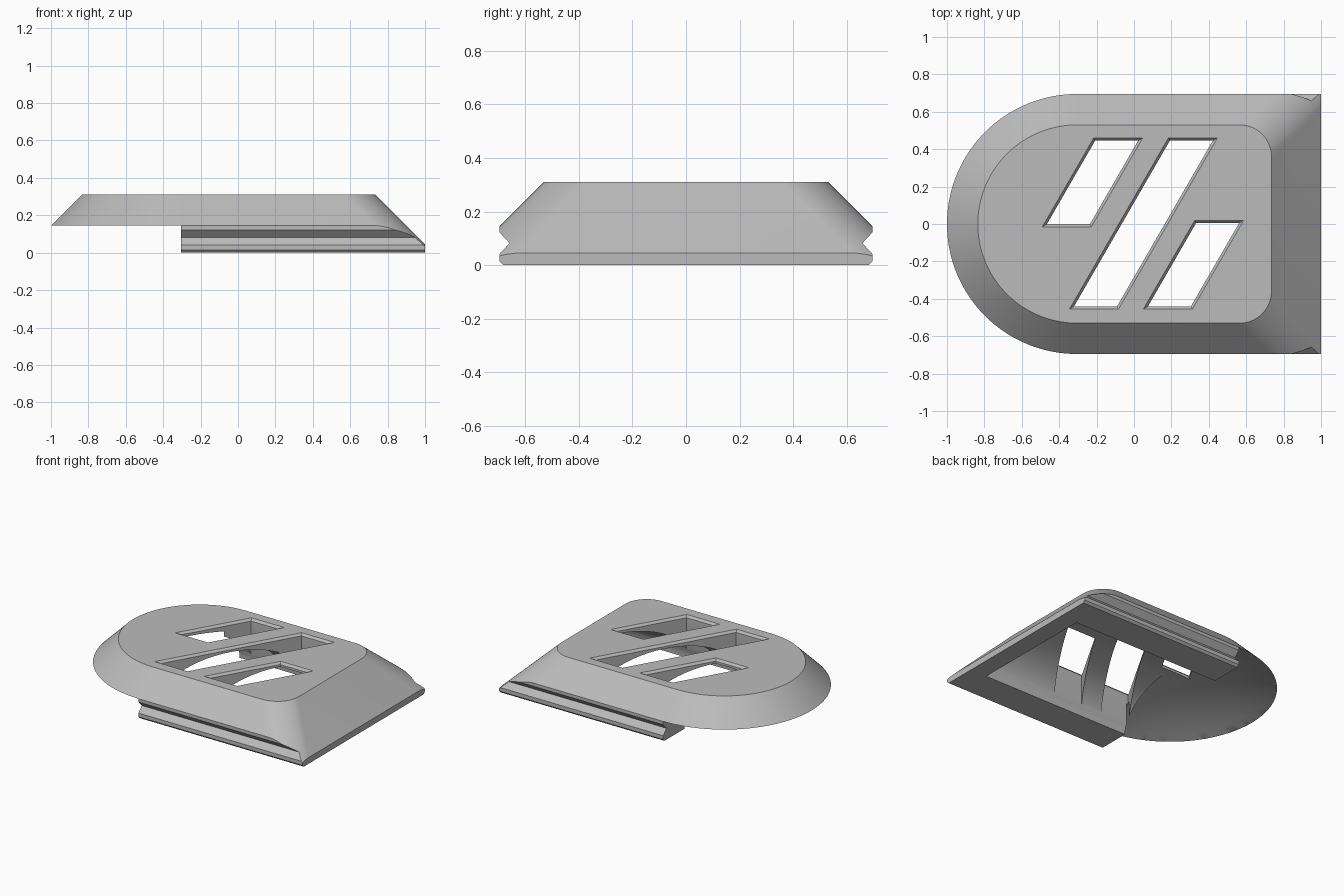
import bpy, bmesh, math

if "Cube" in bpy.data.objects:
    bpy.data.objects.remove(bpy.data.objects["Cube"])

TOP, RIM = 0.31, 0.145        # top face and overhanging rim heights
NOSE_X, HALF_W = -0.305, 0.695  # centre of the round end, half width

grey = bpy.data.materials.new("plain_grey")
grey.use_nodes = True
grey.diffuse_color = (0.5, 0.5, 0.5, 1)
grey.node_tree.nodes["Principled BSDF"].inputs["Base Color"].default_value = (0.5, 0.5, 0.5, 1)


def loft(name, rings):
    """Closed solid through rings that have equal point counts."""
    bm = bmesh.new()
    loops = [[bm.verts.new(p) for p in ring] for ring in rings]
    n = len(loops[0])
    for a, b in zip(loops, loops[1:]):
        for i in range(n):
            j = (i + 1) % n
            bm.faces.new((a[i], a[j], b[j], b[i]))
    bm.faces.new(loops[0])
    bm.faces.new(loops[-1])
    bmesh.ops.recalc_face_normals(bm, faces=bm.faces)
    mesh = bpy.data.meshes.new(name)
    bm.to_mesh(mesh)
    bm.free()
    mesh.materials.append(grey)
    obj = bpy.data.objects.new(name, mesh)
    bpy.context.collection.objects.link(obj)
    return obj


def arc(cx, cy, r, start, end, n):
    for i in range(n + 1):
        a = math.radians(start + (end - start) * i / n)
        yield cx + r * math.cos(a), cy + r * math.sin(a)


def carve(target, cutter, operation):
    cutter.hide_render = True
    mod = target.modifiers.new(cutter.name, "BOOLEAN")
    mod.object, mod.operation, mod.solver = cutter, operation, "EXACT"
    bpy.context.view_layer.objects.active = target
    bpy.ops.object.modifier_apply(modifier=mod.name)
    bpy.data.objects.remove(cutter)


def outline(t):
    """Rounded plan of the cover, grown outward by t and lowered by t."""
    pts = list(arc(NOSE_X, 0, 0.53 + t, 90, 270, 64))
    pts += arc(0.565 + t, -0.36 - t, 0.17, -90, 0, 16)
    pts += arc(0.565 + t, 0.36 + t, 0.17, 0, 90, 16)
    return [(x, y, TOP - t) for x, y in pts]


# Sloped cover
cover = loft("vent_cover", [outline(0), outline(0.35)])

# Side rails with a V groove, cut from the full length
half = [(0.68, 0), (HALF_W, 0.015), (HALF_W, 0.042), (0.658, 0.082),
        (HALF_W, 0.122), (HALF_W, 0.5)]
profile = half + [(-y, z) for y, z in reversed(half)]
carve(cover, loft("rail_profile", [[(x, y, z) for y, z in profile] for x in (-1.2, 1)]), "INTERSECT")

# Arched hollow with a sloping end wall
arch = [(0.455 * c, 0.278 * s) for c, s in arc(0, 0, 1, 0, 180, 40)]
arch = [(0.455, -0.1)] + arch + [(-0.455, -0.1)]
carve(cover, loft("arched_hollow", [
    [(-0.36, y, z) for y, z in arch],
    [(0.87 - max(z, 0), y, z) for y, z in arch]]), "DIFFERENCE")

# Shallow dome below the round end
dome = [(r, RIM + 0.135 * (1 - (r / HALF_W) ** 2)) for r in
        [HALF_W * i / 12 for i in range(1, 13)]]
dome = [(0.002, -0.1), (0.002, 0.28)] + dome + [(1.2, RIM), (1.2, -0.1)]
rings = []
for c, s in arc(0, 0, 1, 90, 270, 64):
    rings.append([(NOSE_X + r * c, r * s, z) for r, z in dome])
carve(cover, loft("nose_underside", rings), "DIFFERENCE")


# Slanted slots with bevelled rims
def slot(x, y0, y1, width=0.262, slant=0.578):
    def ring(inset, z):
        ix, iy = inset * 1.15, inset
        pts = []
        for y, side in ((y0 + iy, 0), (y0 + iy, 1), (y1 - iy, 1), (y1 - iy, 0)):
            edge = x + width - ix if side else x + ix
            pts.append((edge + (y - y0) * slant, y, z))
        return pts
    return loft("slot", [ring(0.014, -0.2), ring(0.014, TOP - 0.016),
                         ring(0, TOP), ring(0, TOP + 0.1)])


for x, y0, y1 in ((-0.49, -0.015, 0.46), (-0.345, -0.455, 0.46), (0.05, -0.455, 0.02)):
    carve(cover, slot(x, y0, y1), "DIFFERENCE")

# Smooth rounded faces, crisp edges
bpy.ops.object.select_all(action="DESELECT")
cover.select_set(True)
bpy.context.view_layer.objects.active = cover
bpy.ops.object.shade_smooth_by_angle(angle=math.radians(25))
